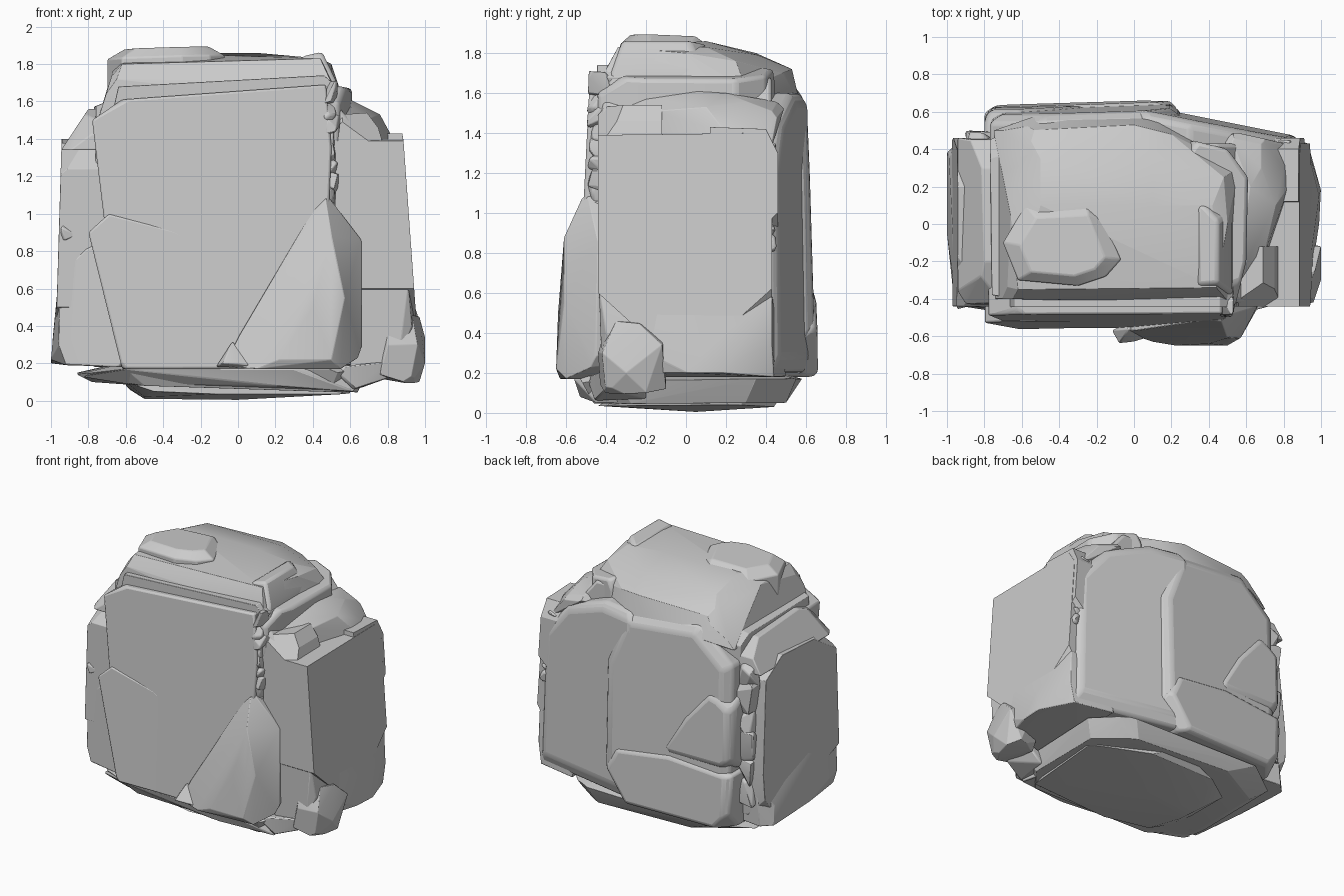
import bpy, bmesh, random
from math import radians
from mathutils import Vector

random.seed(11)


def hull(points):
    bm = bmesh.new()
    for p in points:
        bm.verts.new(p)
    r = bmesh.ops.convex_hull(bm, input=bm.verts)
    junk = {g for k in ("geom_interior", "geom_unused") for g in r[k] if isinstance(g, bmesh.types.BMVert)}
    bmesh.ops.delete(bm, geom=list(junk), context='VERTS')
    return bm


def finish(name, points, bevel, chips, depth):
    """Convex stone with corners chipped by random planes and worn edges."""
    bm = hull(points)
    for _ in range(chips):
        n = Vector([random.choice((-1, 1)) * random.uniform(.4, 1) for _ in range(3)]).normalized()
        top = max((v.co for v in bm.verts), key=lambda c: c.dot(n))
        bmesh.ops.bisect_plane(bm, geom=bm.verts[:] + bm.edges[:] + bm.faces[:], dist=1e-5,
                               plane_co=top - n * depth * random.uniform(.5, 1.3), plane_no=n, clear_outer=True)
        pts = [v.co.copy() for v in bm.verts]
        bm.free()
        bm = hull(pts)
    bmesh.ops.dissolve_limit(bm, angle_limit=radians(3), verts=bm.verts, edges=bm.edges)
    bmesh.ops.recalc_face_normals(bm, faces=bm.faces)
    me = bpy.data.meshes.new(name)
    bm.to_mesh(me)
    bm.free()
    ob = bpy.data.objects.new(name, me)
    bpy.context.collection.objects.link(ob)
    b = ob.modifiers.new("worn_edges", 'BEVEL')
    b.width, b.segments, b.limit_method, b.angle_limit = bevel, 2, 'ANGLE', radians(20)
    bpy.context.view_layer.objects.active = ob
    ob.select_set(True)
    bpy.ops.object.shade_smooth_by_angle(angle=radians(20))
    ob.select_set(False)
    return ob


def stone(name, axis, outline, near, far, bevel=.02, chips=8, depth=.05, dome=None):
    """Outline extruded between two planes (offset, slope_u, slope_v); dome = (face scale, drop) chamfers the far end."""
    cu = sum(p[0] for p in outline) / len(outline)
    cv = sum(p[1] for p in outline) / len(outline)
    ends = [(near, 1, 0), (far, 1, 0)]
    if dome:
        ends = [(near, 1, 0), (far, 1, dome[1]), (far, dome[0], 0)]
    pts = []
    for (a, su, sv), s, drop in ends:
        for u, v in outline:
            u, v = cu + (u - cu) * s, cv + (v - cv) * s
            d = a + su * u + sv * v - drop
            pts.append({'x': (d, u, v), 'y': (u, d, v), 'z': (u, v, d)}[axis])
    return finish(name, pts, bevel, chips, depth)


def pebble(name, c, size):
    pts = [Vector(c) + Vector([random.uniform(-1, 1) * s for s in size]) for _ in range(22)]
    return finish(name, pts, .008, 0, 0)


# central mass
stone("core", 'y', [(-.78, .2), (.72, .2), (.76, 1.3), (.55, 1.5), (.45, 1.68), (-.62, 1.68), (-.76, 1.42)],
      (-.42, 0, 0), (.43, 0, 0))

# front face
stone("front_slab", 'y', [(-.62, .17), (.45, .17), (.5, 1.35), (.47, 1.69), (-.62, 1.61), (-.78, 1.5), (-.71, 1.1)],
      (-.565, 0, .05), (-.3, 0, 0), .018, 3, .02)
stone("front_left_slab", 'y', [(-.62, .17), (-.66, .35), (-.8, .9), (-.69, 1), (-.3, .9), (0, .17)],
      (-.559, .02, .05), (-.3, 0, 0), .015, 2, .02)
finish("front_boulder", [(-.08, -.57, .18), (0, -.57, .34), (.42, -.52, 1.02), (.46, -.5, 1.12), (.66, -.44, .86),
       (.66, -.45, .24), (.55, -.6, .17), (.1, -.63, .17), (.22, -.65, .22), (.5, -.65, .22), (.57, -.61, .55),
       (.5, -.61, .88), (.4, -.64, .5), (.3, -.3, .17), (.6, -.2, .5), (.5, -.3, 1.05)], .015, 3, .02)
finish("front_foot_chip", [(-.12, -.57, .18), (.1, -.6, .18), (-.03, -.56, .32), (-.08, -.64, .2), (0, -.63, .2),
       (0, -.5, .2)], .008, 0, 0)

# right side
stone("right_block", 'x', [(-.44, .6), (-.22, .4), (.16, .36), (.43, .57), (.43, 1.3), (.36, 1.4), (-.44, 1.39)],
      (.52, 0, 0), (.985, 0, -.072), .012, 2, .02)
finish("right_base", [(.6, -.42, .18), (.86, -.42, .2), (.93, -.4, .4), (.99, 0, .2), (1, .18, .2), (.99, .15, .36),
       (.97, 0, .4), (.93, .43, .35), (.92, .43, .58), (.91, -.435, .62), (.9, .44, .18), (.6, .5, .18),
       (.6, .45, .6), (.6, -.435, .6)], .012, 1, .02)
finish("right_corner_boulder", [(.8, -.4, .44), (.93, -.35, .46), (.97, -.24, .45), (1, -.12, .34), (1, -.3, .2),
       (.96, -.42, .3), (.97, -.2, .1), (.8, -.44, .3), (.76, -.43, .14), (.92, -.4, .09), (.92, -.1, .12),
       (.75, -.15, .12), (.8, -.1, .4)], .02, 3, .02)
finish("right_foot", [(.5, -.5, .18), (.8, -.42, .21), (.8, -.4, .12), (.62, -.46, .06), (.66, -.2, .07),
       (.8, -.2, .2), (.5, -.2, .1)], .015, 3, .02)
# ledges stepping up from the right block to the crown
finish("right_ledge", [(.5, -.46, 1.25), (.5, -.45, 1.5), (.6, -.2, 1.57), (.6, .05, 1.61), (.62, .2, 1.6),
       (.68, .3, 1.56), (.76, .1, 1.53), (.7, -.15, 1.51), (.8, .3, 1.44), (.83, .2, 1.4), (.74, -.1, 1.3),
       (.85, .42, 1.3), (.68, .46, 1.5), (.5, .5, 1.55), (.55, -.4, 1.3), (.3, 0, 1.2)], .015, 3, .03)
stone("right_front_knob", 'y', [(.53, 1.36), (.78, 1.36), (.75, 1.46), (.69, 1.54), (.55, 1.53)],
      (-.44, 0, 0), (-.12, 0, 0), .015, 7, .05)
stone("right_back_block", 'x', [(.1, .9), (.46, .9), (.46, 1.3), (.4, 1.42), (.12, 1.43)],
      (.5, 0, 0), (.98, 0, -.07), .015, 5, .04)

# left side
stone("left_block", 'x', [(-.44, .5), (-.44, 1.24), (-.33, 1.37), (.2, 1.4), (.4, 1.28), (.46, .6), (.44, .26),
      (.1, .3)], (-.985, 0, .03), (-.5, 0, 0), .025, 8, .05)
finish("left_base", [(-.95, -.43, .75), (-.96, -.43, .3), (-.92, -.44, .19), (-.6, -.49, .18), (-.7, -.46, .85),
       (-.91, -.3, .88), (-1, -.05, .22), (-.99, -.05, .36), (-1, .38, .2), (-.99, .36, .34), (-.93, .45, .2),
       (-.9, .45, .5), (-.5, .4, .2), (-.5, 0, .8)], .02, 3, .03)
stone("left_shoulder", 'x', [(-.43, 1.34), (-.42, 1.48), (-.2, 1.56), (.3, 1.54), (.45, 1.45), (.46, 1.34)],
      (-1.83, 0, .66), (-.4, 0, 0), .02, 5, .04)

# back
stone("back_left_slab", 'y', [(-.77, .3), (.25, .3), (.25, 1.2), (.1, 1.58), (-.5, 1.64), (-.77, 1.4)],
      (.2, 0, 0), (.65, .03, -.03), .02, 5, .05, (.88, .045))
stone("back_right_slab", 'y', [(.0, .2), (.9, .2), (.87, 1.2), (.66, 1.46), (.3, 1.6), (.0, 1.6)],
      (.2, 0, 0), (.65, -.2, -.02), .02, 4, .05, (.9, .035))
stone("back_boulder", 'y', [(-.78, .18), (.1, .18), (.26, .35), (.15, .58), (-.3, .64), (-.8, .6)],
      (.2, 0, 0), (.665, .03, -.03), .025, 5, .05, (.92, .03))
stone("back_wedge", 'y', [(-.8, .62), (-.2, .62), (-.4, .95), (-.62, 1.2), (-.8, 1.15)],
      (.2, 0, 0), (.655, .02, -.025), .025, 4, .04, (.85, .05))

# crown: sloping chamfered lump, highest toward the front left
finish("top_crown", [(-.75, -.4, 1.5), (.48, -.43, 1.6), (-.68, -.4, 1.72), (.5, -.41, 1.7), (-.62, -.35, 1.8),
       (.44, -.34, 1.83), (-.66, .05, 1.8), (.5, 0, 1.8), (-.5, .1, 1.86), (.1, .1, 1.86), (.42, .1, 1.83),
       (-.5, .35, 1.8), (.1, .36, 1.79), (.48, .25, 1.76), (-.58, .5, 1.7), (0, .53, 1.72), (.2, .48, 1.7),
       (.56, .3, 1.62), (-.75, .5, 1.5), (-.55, .57, 1.55), (.1, .57, 1.55), (.6, .3, 1.45)], .018, 4, .03)
stone("top_cap", 'z', [(-.62, -.3), (-.3, -.33), (-.15, -.28), (-.07, -.19), (-.2, .12), (-.58, .1), (-.7, -.1)],
      (1.6, 0, 0), (1.893, .03, -.03), .02, 2, .03, (.72, .05))
stone("top_front_ledge", 'y', [(-.68, 1.5), (.5, 1.55), (.53, 1.68), (.46, 1.74), (-.64, 1.68)],
      (-.445, 0, 0), (.1, 0, 0), .02, 4, .03)
stone("top_corner_rock", 'y', [(.3, 1.6), (.54, 1.6), (.52, 1.72), (.45, 1.865), (.34, 1.84)],
      (-.97, 0, .35), (.1, 0, 0), .02, 5, .05)
stone("top_right_step", 'z', [(.3, -.45), (.54, -.44), (.6, -.2), (.61, .25), (.5, .4), (.3, .45)],
      (1.3, 0, 0), (1.79, -.2, 0), .02, 5, .05)
stone("top_left_step", 'z', [(-.76, -.38), (-.5, -.42), (-.4, .3), (-.6, .54), (-.77, .45)],
      (1.3, 0, 0), (1.88, .4, 0), .02, 5, .05)

# underside, tapering to a low keel
finish("under_slab", [(-.86, -.38, .14), (-.6, -.53, .17), (.55, -.53, .17), (.68, -.38, .16), (.7, .35, .17),
       (.5, .55, .17), (-.6, .58, .17), (-.86, .4, .15), (-.78, -.3, .1), (-.5, -.48, .08), (.55, -.46, .045),
       (.64, -.3, .045), (.64, .3, .05), (.4, .5, .05), (-.4, .52, .08), (-.78, .3, .1), (0, 0, .35)], .02, 4, .03)
finish("under_keel", [(-.6, -.1, .08), (-.5, .05, .01), (-.5, -.1, .02), (0, .05, .005), (.55, -.4, .035),
       (-.1, -.44, .035), (-.45, -.38, .05), (.6, .25, .04), (.2, .44, .03), (-.35, .42, .04), (-.58, .25, .06),
       (-.6, -.3, .1), (0, 0, .3), (.6, 0, .1), (0, .5, .12)], .015, 2, .02)
finish("under_front_lip", [(-.85, -.42, .13), (-.6, -.54, .17), (-.6, -.45, .09), (.2, -.53, .08), (.3, -.56, .17),
       (.62, -.45, .05), (.66, -.4, .16), (-.5, 0, .1), (.5, 0, .05), (0, -.3, .25)], .015, 3, .03)

# broken rubble along the seams
for i in range(9):
    pebble(f"front_seam_chip_{i}", (.48 + random.uniform(-.02, .02), -.43, 1 + i * .08), (.05, .07, .07))
    pebble(f"back_seam_chip_{i}", (.85 - i * .007, .38, .85 + i * .06), (.07, .08, .06))
for i in range(6):
    pebble(f"left_seam_chip_{i}", (-.82, .43, .45 + i * .17), (.09, .07, .14))
pebble("left_front_chip", (-.91, -.38, .92), (.05, .08, .07))
